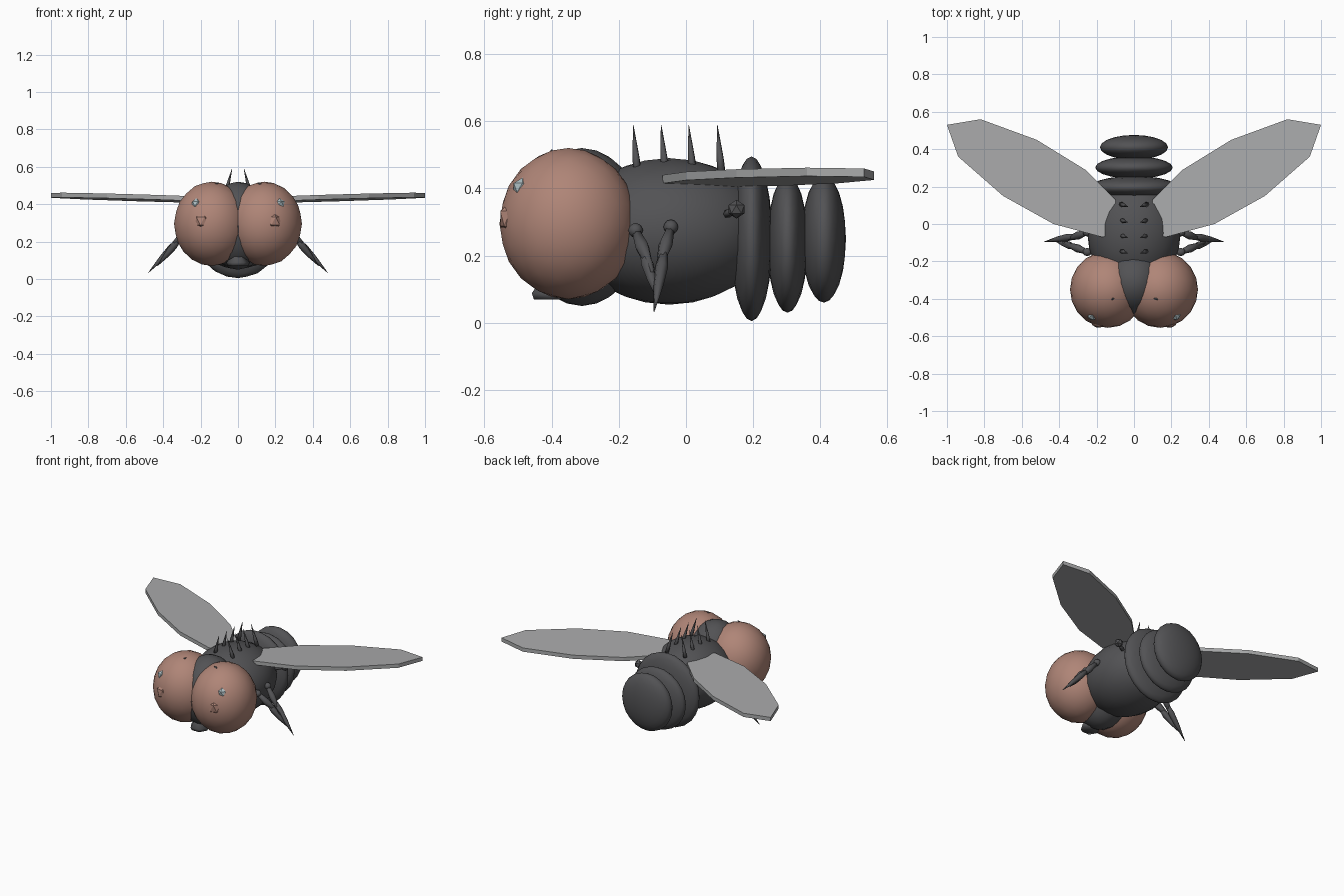
import bpy, bmesh, math
from mathutils import Vector, Matrix

if "Cube" in bpy.data.objects:
    bpy.data.objects.remove(bpy.data.objects["Cube"])


def material(name, rgb):
    m = bpy.data.materials.new(name)
    m.diffuse_color = (*rgb, 1)
    m.use_nodes = True
    m.node_tree.nodes["Principled BSDF"].inputs["Base Color"].default_value = m.diffuse_color
    return m


BODY = material("charcoal", (0.085, 0.085, 0.09))
EYE = material("dusty_rose", (0.43, 0.235, 0.185))
WING = material("wing_grey", (0.40, 0.405, 0.41))
GLINT = material("pale_blue_grey", (0.42, 0.52, 0.55))


def finish(bm, name, mat, smooth):
    bmesh.ops.recalc_face_normals(bm, faces=bm.faces[:])
    for f in bm.faces:
        f.smooth = smooth
    me = bpy.data.meshes.new(name)
    bm.to_mesh(me)
    bm.free()
    me.materials.append(mat)
    ob = bpy.data.objects.new(name, me)
    bpy.context.collection.objects.link(ob)
    return ob


def ball(name, center, radii, mat, detail=3, smooth=True):
    bm = bmesh.new()
    bmesh.ops.create_icosphere(bm, subdivisions=detail, radius=1)
    bmesh.ops.scale(bm, vec=radii, verts=bm.verts)
    bmesh.ops.translate(bm, vec=center, verts=bm.verts)
    return finish(bm, name, mat, smooth)


def lathe_between(name, a, b, rings, mat, sides=6):
    """Spindle from a to b; rings are (fraction along, radius)."""
    a, b = Vector(a), Vector(b)
    turn = (b - a).to_track_quat('Z', 'Y').to_matrix()
    bm = bmesh.new()
    loops = []
    for t, r in rings:
        c = a.lerp(b, t)
        loops.append([bm.verts.new(c + turn @ Vector(
            (r * math.cos(2 * math.pi * i / sides),
             r * math.sin(2 * math.pi * i / sides), 0))) for i in range(sides)])
    for lo, hi in zip(loops, loops[1:]):
        for i in range(sides):
            j = (i + 1) % sides
            bm.faces.new((lo[i], lo[j], hi[j], hi[i]))
    bm.faces.new(loops[0])
    bm.faces.new(loops[-1])
    return finish(bm, name, mat, True)


# Head, thorax and proboscis
ball("head", (0, -0.31, 0.285), (0.175, 0.185, 0.235), BODY)
ball("thorax", (0, -0.05, 0.272), (0.25, 0.30, 0.218), BODY)
lathe_between("proboscis", (0, -0.405, 0.07), (0, -0.405, 0.16),
              [(0, 0.055), (0.2, 0.062), (1, 0.008)], BODY, 6)

# Abdomen rings: y, z, x radius, y radius, z radius
for i, (y, z, rx, ry, rz) in enumerate([(0.195, 0.25, 0.235, 0.062, 0.245),
                                        (0.302, 0.235, 0.207, 0.06, 0.205),
                                        (0.41, 0.25, 0.182, 0.066, 0.19)]):
    ball(f"abdomen_ring_{i + 1}", (0, y, z), (rx, ry, rz), BODY)

# Wing outline seen from above (right side)
OUTLINE = [(0.08, -0.05), (0.17, -0.07), (0.43, 0.0), (0.70, 0.15), (0.94, 0.36),
           (1.0, 0.53), (0.82, 0.56), (0.52, 0.45), (0.26, 0.29), (0.10, 0.13)]


def wing(name, s):
    bm = bmesh.new()
    top, low = [], []
    for x, y in OUTLINE:
        z = 0.43 + 0.045 * x - 0.03 * y
        top.append(bm.verts.new((s * x, y, z)))
        low.append(bm.verts.new((s * x, y, z - 0.025)))
    bm.faces.new(top)
    bm.faces.new(low[::-1])
    n = len(top)
    for i in range(n):
        j = (i + 1) % n
        bm.faces.new((top[i], low[i], low[j], top[j]))
    finish(bm, name, WING, False)


SPINDLE = [(0, 0.01), (0.3, 0.02), (0.6, 0.015), (1, 0.001)]
for s, side in ((1, "right"), (-1, "left")):
    wing(f"wing_{side}", s)

    # Compound eye with its glint, nub and bristle
    ball(f"eye_{side}", (s * 0.14, -0.35, 0.295), (0.202, 0.205, 0.225), EYE)
    ball(f"eye_glint_{side}", (s * 0.222, -0.487, 0.402), (0.03, 0.03, 0.03),
         GLINT, 1, False)
    ball(f"eye_nub_{side}", (s * 0.19, -0.522, 0.31), (0.045, 0.036, 0.05),
         EYE, 1, False)
    lathe_between(f"eye_bristle_{side}", (s * 0.13, -0.40, 0.495),
                  (s * 0.105, -0.40, 0.515), [(0, 0.014), (1, 0.002)], BODY)

    # Back bristles
    for i, y in enumerate((-0.145, -0.062, 0.02, 0.105)):
        lathe_between(f"back_bristle_{side}_{i + 1}", (s * 0.068, y, 0.45),
                      (s * 0.032, y - 0.012, 0.588),
                      [(0, 0.013), (0.3, 0.011), (1, 0.001)], BODY)

    # Legs: hip joint, thigh and pointed shin
    for i, (hip, knee, tip) in enumerate([
            ((0.25, -0.15, 0.275), (0.38, -0.10, 0.15), (0.43, -0.085, 0.07)),
            ((0.25, -0.045, 0.285), (0.37, -0.085, 0.15), (0.48, -0.095, 0.033))]):
        h, k, t = (Vector((s * p[0], p[1], p[2])) for p in (hip, knee, tip))
        ball(f"leg_hip_{side}_{i + 1}", h, (0.025, 0.022, 0.022), BODY, 2)
        lathe_between(f"leg_thigh_{side}_{i + 1}", h, k,
                      [(0, 0.012), (0.4, 0.022), (1, 0.006)], BODY)
        lathe_between(f"leg_shin_{side}_{i + 1}", h.lerp(k, 0.45), t, SPINDLE, BODY)

    # Balancer knob behind the wing root
    lathe_between(f"balancer_stem_{side}", (s * 0.18, 0.115, 0.32),
                  (s * 0.24, 0.148, 0.337), [(0, 0.012), (1, 0.012)], BODY)
    ball(f"balancer_knob_{side}", (s * 0.245, 0.15, 0.338), (0.028, 0.028, 0.028),
         BODY, 1, False)
